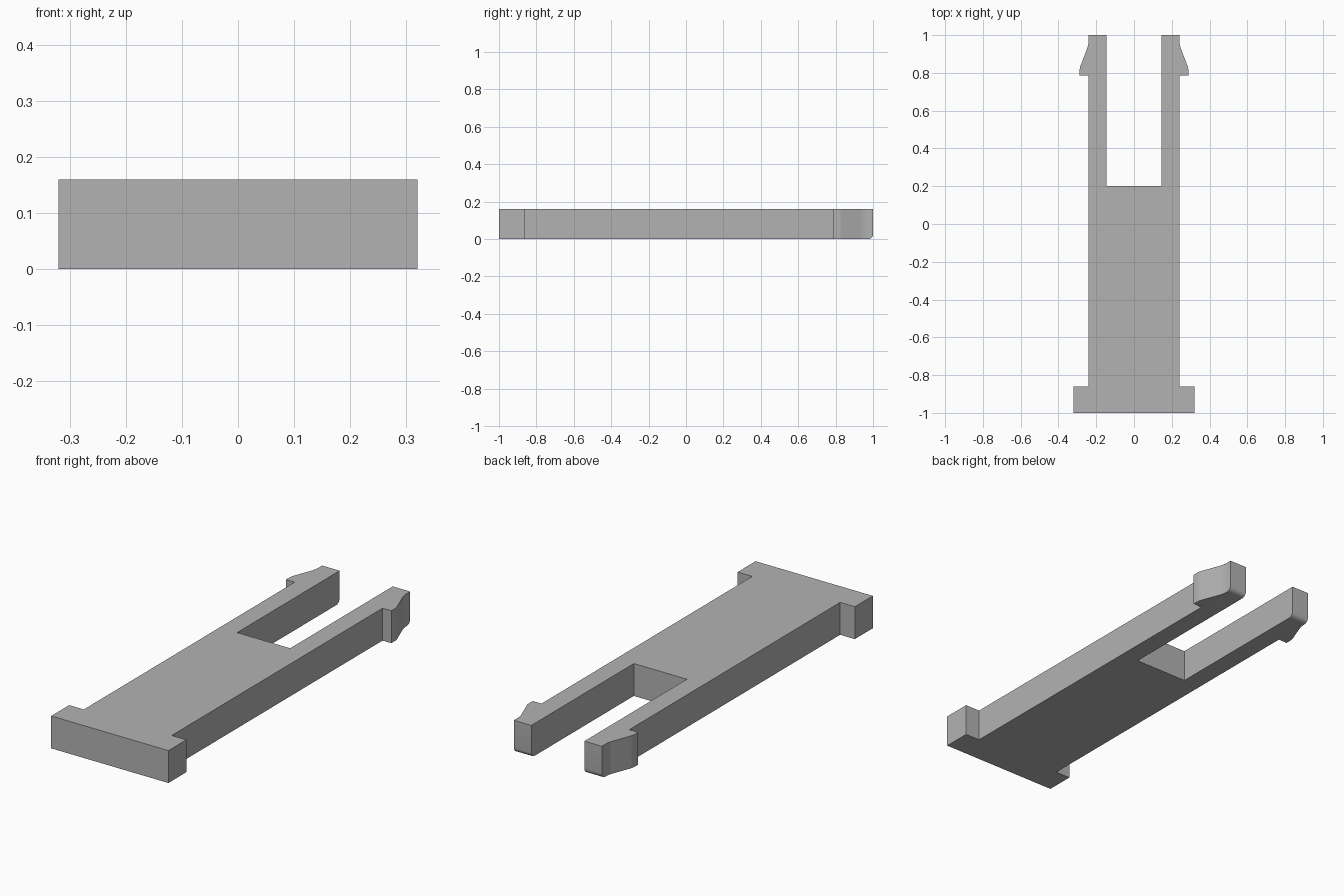
import bpy, bmesh

cube = bpy.data.objects.get("Cube")
if cube:
    bpy.data.objects.remove(cube, do_unlink=True)

THICK = 0.16

# Single grey plastic
grey = bpy.data.materials.new("grey plastic")
grey.use_nodes = True
colour = (0.45, 0.45, 0.45, 1)
grey.diffuse_color = colour
grey.node_tree.nodes["Principled BSDF"].inputs["Base Color"].default_value = colour

# Right half of the outline: stop flange, shank, barb, prong tip, slot
half = [(0.32, -1), (0.32, -0.86), (0.24, -0.86), (0.24, 0.785),
        (0.288, 0.785), (0.288, 0.825), (0.24, 0.95), (0.24, 1),
        (0.145, 1), (0.145, 0.2)]
outline = half + [(-x, y) for x, y in reversed(half)]

bm = bmesh.new()
base = bm.faces.new([bm.verts.new((x, y, 0)) for x, y in outline])
top = bmesh.ops.extrude_face_region(bm, geom=[base])["geom"]
bmesh.ops.translate(bm, vec=(0, 0, THICK),
                    verts=[v for v in top if isinstance(v, bmesh.types.BMVert)])
bmesh.ops.recalc_face_normals(bm, faces=bm.faces)


def upright_edges(x, y):
    """Vertical edges at (x, y) and its mirrored position."""
    return [e for e in bm.edges if all(
        abs(abs(v.co.x) - x) < 1e-4 and abs(v.co.y - y) < 1e-4 for v in e.verts)]


def round_edges(edges, radius, segments):
    bmesh.ops.bevel(bm, geom=edges, offset=radius, offset_type='OFFSET',
                    segments=segments, profile=0.5, affect='EDGES')


# Slot corners, barb corners, then the lower edge of each prong tip
round_edges(upright_edges(0.145, 0.2), 0.04, 8)
round_edges(upright_edges(0.24, 0.95), 0.02, 4)
round_edges(upright_edges(0.288, 0.825), 0.012, 4)
round_edges([e for e in bm.edges
             if all(v.co.y > 0.999 and v.co.z < 1e-4 for v in e.verts)], 0.025, 6)

mesh = bpy.data.meshes.new("snap_clip_pin")
bm.to_mesh(mesh)
bm.free()
mesh.materials.append(grey)
clip = bpy.data.objects.new("snap_clip_pin", mesh)
bpy.context.collection.objects.link(clip)

bpy.context.view_layer.objects.active = clip
clip.select_set(True)
bpy.ops.object.shade_smooth_by_angle(angle=0.5)
